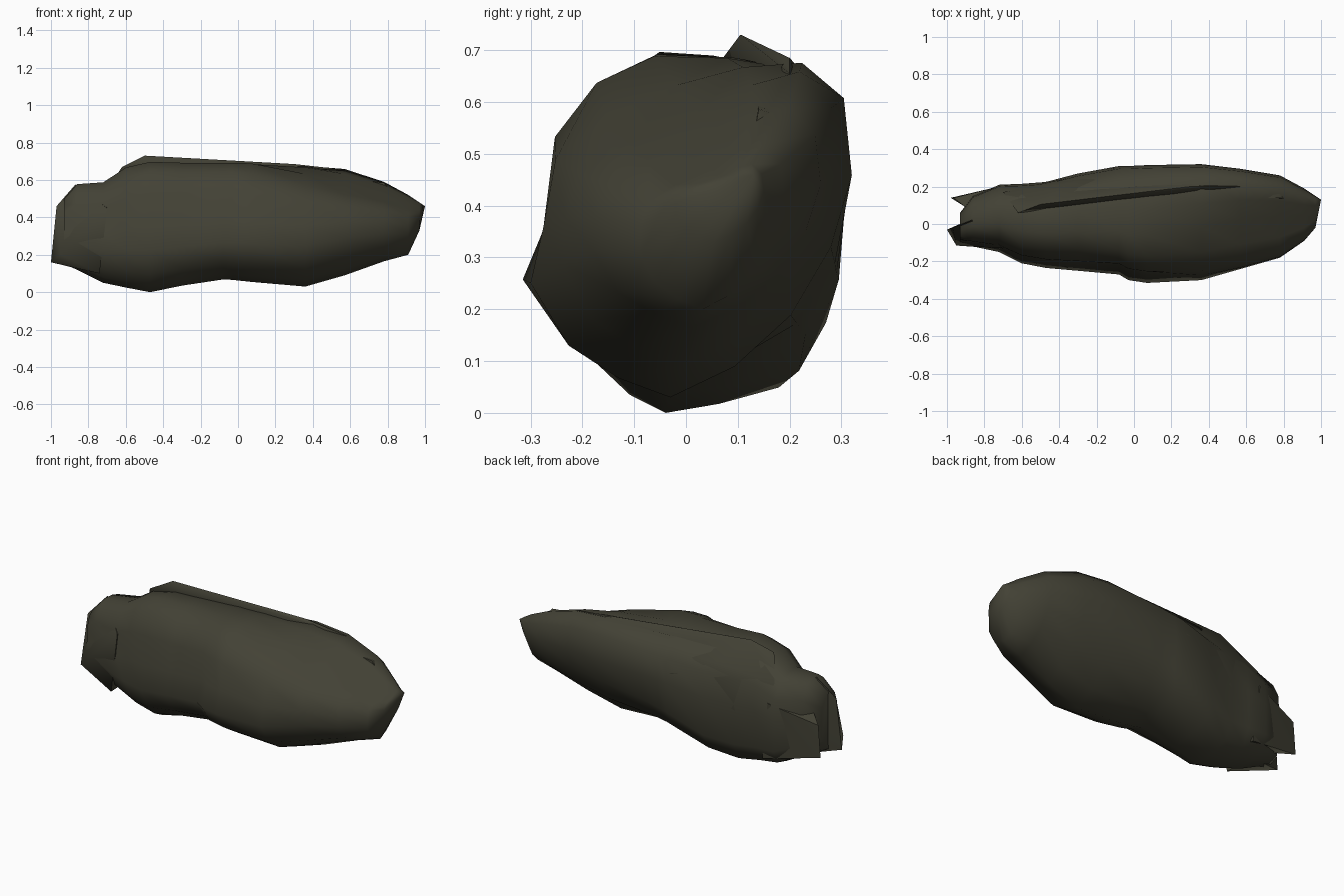
import bpy, bmesh, math

if "Cube" in bpy.data.objects:
    bpy.data.objects.remove(bpy.data.objects["Cube"])

stone = bpy.data.materials.new("dark olive stone")
stone.diffuse_color = (0.056, 0.054, 0.036, 1)
stone.use_nodes = True
stone.node_tree.nodes["Principled BSDF"].inputs["Base Color"].default_value = stone.diffuse_color


def finish(name, bm, angle=58):
    bmesh.ops.recalc_face_normals(bm, faces=bm.faces)
    me = bpy.data.meshes.new(name)
    bm.to_mesh(me)
    bm.free()
    me.materials.append(stone)
    me.shade_smooth()
    me.set_sharp_from_angle(angle=math.radians(angle))
    ob = bpy.data.objects.new(name, me)
    bpy.context.collection.objects.link(ob)
    return ob


def chunk(name, points):
    """Convex shard of stone."""
    bm = bmesh.new()
    for p in points:
        bm.verts.new(p)
    bmesh.ops.convex_hull(bm, input=bm.verts)
    bmesh.ops.delete(bm, geom=[v for v in bm.verts if not v.link_faces], context='VERTS')
    return finish(name, bm)


# Main boulder: blocky section on the left blends into a leaning, keeled one on the right
left_sec = [(-1, -.37), (-.74, -.72), (-.45, -.9), (-.15, -1), (.3, -.95), (.8, -.86),
            (1, -.58), (1, .1), (.95, .55), (.65, .9), (.25, .97), (-.2, .99),
            (-.55, .83), (-.8, .5), (-.84, 0)]
right_sec = [(-1, -.3), (-.78, -.68), (-.45, -.88), (-.13, -1), (.27, -.82), (.62, -.52),
             (.87, -.12), (1, .3), (.95, .75), (.72, 1), (.38, .9), (0, .7),
             (-.5, .5), (-.88, .3), (-.98, 0)]
# x, front y, back y, bottom z, top z
stations = [(-.93, -.10, .06, .15, .50), (-.86, -.12, .15, .12, .58),
            (-.72, -.15, .21, .05, .59), (-.60, -.21, .215, .025, .67),
            (-.47, -.235, .225, 0, .70), (-.30, -.25, .27, .035, .695),
            (-.08, -.27, .31, .068, .695), (-.03, -.30, .31, .066, .695),
            (.07, -.315, .315, .055, .695), (.36, -.30, .32, .03, .69),
            (.57, -.24, .295, .09, .66), (.78, -.18, .26, .165, .59),
            (.91, -.09, .19, .20, .52), (.97, -.02, .15, .33, .48)]
bm = bmesh.new()
rings = []
for x, y0, y1, z0, z1 in stations:
    ring = []
    for i, ((u0, v0), (u1, v1)) in enumerate(zip(left_sec, right_sec)):
        start = -.3 if 3 <= i <= 8 else .05
        t = min(1, max(0, (x - start) / .55))
        u, v = u0 + (u1 - u0) * t, v0 + (v1 - v0) * t
        ring.append(bm.verts.new((x, (y0 + y1) / 2 + u * (y1 - y0) / 2,
                                  (z0 + z1) / 2 + v * (z1 - z0) / 2)))
    rings.append(ring)
n = len(left_sec)
for a, b in zip(rings, rings[1:]):
    for i in range(n):
        j = (i + 1) % n
        bm.faces.new((a[i], a[j], b[j], b[i]))
bm.faces.new(rings[0])
tip = bm.verts.new((1, .13, .46))
for i in range(n):
    bm.faces.new((rings[-1][i], rings[-1][(i + 1) % n], tip))
finish("boulder_body", bm)

# Raised slab along the back of the top
chunk("back_ridge", [(-.5, .105, .73), (-.62, .06, .67), (-.7, .17, .55), (-.35, .22, .6),
                     (-.2, .13, .70), (.3, .20, .685), (.57, .20, .655), (.62, .27, .5),
                     (-.1, .30, .5), (.3, .305, .57), (-.6, .2, .3), (.5, .15, .4)])

# Broken left end: front wedge and rear spike with a notch between
chunk("left_end_wedge", [(-1, -.03, .16), (-.97, -.02, .46), (-.95, -.115, .2), (-.87, .02, .575),
                         (-.74, -.13, .1), (-.75, .06, .1), (-.7, -.13, .45), (-.7, .1, .5)])
chunk("left_rear_spike", [(-.98, .14, .17), (-.965, .14, .36), (-.9, .09, .2), (-.9, .09, .4),
                          (-.64, .2, .1), (-.68, .21, .44), (-.6, .05, .1), (-.6, .05, .5)])

# Small ledge near the right top
chunk("right_top_ledge", [(.64, .14, .6), (.78, .14, .585), (.83, .13, .53), (.62, .22, .6),
                          (.78, .2, .57), (.6, .1, .4), (.8, .15, .4)])
